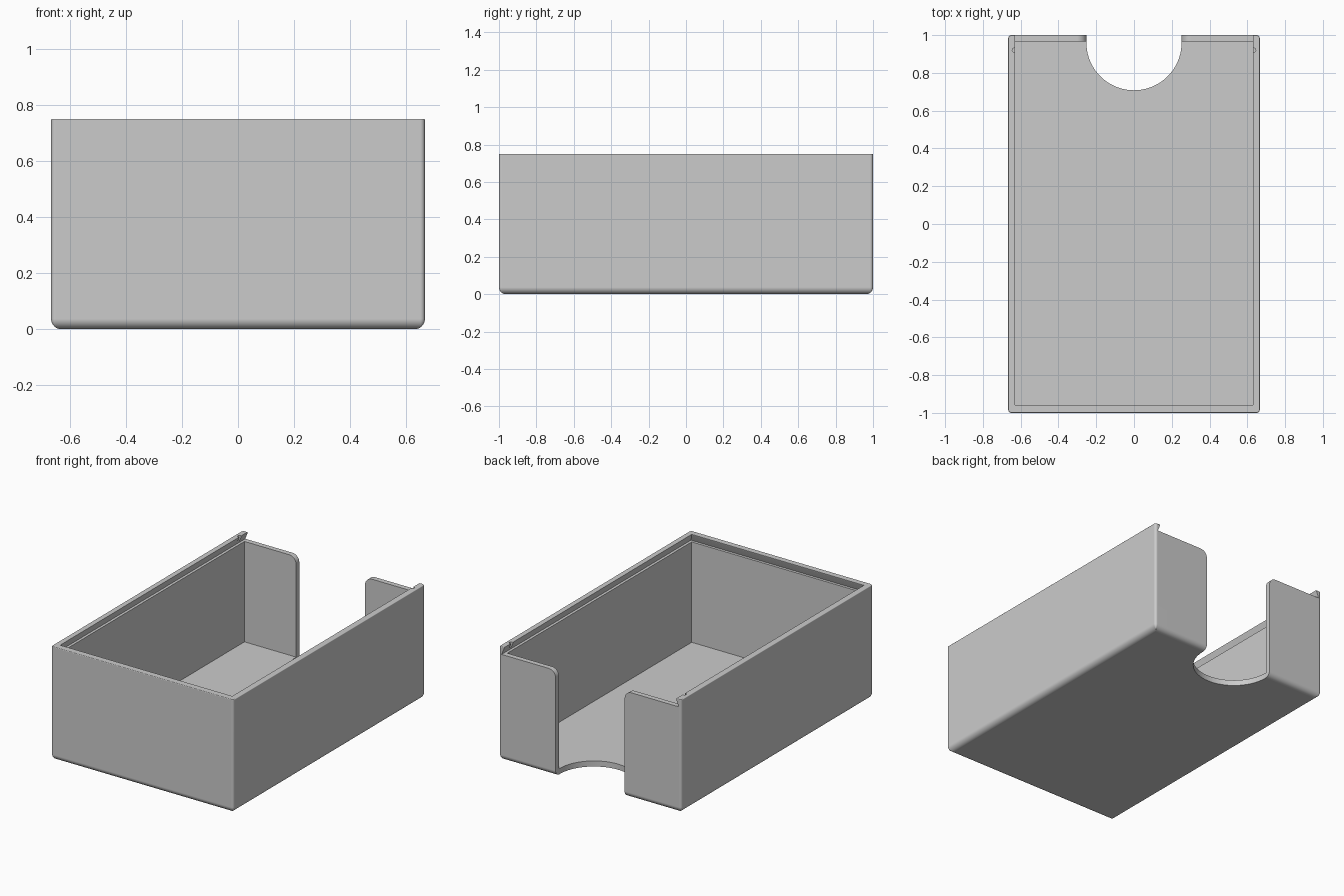
import bpy, bmesh, math
from math import cos, sin, pi

old = bpy.data.objects.get("Cube")
if old:
    bpy.data.objects.remove(old, do_unlink=True)

HX, HY, H = 0.666, 1.0, 0.75      # outer half sizes and height
WALL, LEDGE = 0.037, 0.70         # wall thickness, lid ledge height
INX, FRONT, BACK = HX - WALL, -0.958, 0.966

grey = bpy.data.materials.new("light grey plastic")
grey.use_nodes = True
colour = (0.6, 0.6, 0.6, 1)
grey.diffuse_color = colour
grey.node_tree.nodes["Principled BSDF"].inputs["Base Color"].default_value = colour


def loft(name, loops):
    """Solid skinned through matching closed loops of 3D points."""
    bm = bmesh.new()
    rings = [[bm.verts.new(p) for p in loop] for loop in loops]
    n = len(rings[0])
    for a, b in zip(rings, rings[1:]):
        for i in range(n):
            j = (i + 1) % n
            bm.faces.new((a[i], a[j], b[j], b[i]))
    bm.faces.new(rings[0][::-1])
    bm.faces.new(rings[-1])
    bmesh.ops.recalc_face_normals(bm, faces=bm.faces)
    mesh = bpy.data.meshes.new(name)
    bm.to_mesh(mesh)
    bm.free()
    mesh.materials.append(grey)
    obj = bpy.data.objects.new(name, mesh)
    bpy.context.scene.collection.objects.link(obj)
    return obj


def arc(cx, cy, r, start, end, steps):
    angles = [start + (end - start) * i / steps for i in range(steps + 1)]
    return [(cx + r * cos(a), cy + r * sin(a)) for a in angles]


def prism_z(name, pts, low, high):
    return loft(name, [[(x, y, z) for x, y in pts] for z in (low, high)])


def rectangle(x, y0, y1, z):
    return [(-x, y0, z), (x, y0, z), (x, y1, z), (-x, y1, z)]


def rounded_outline(inset, z):
    """Outer outline with softly rounded corners, shrunk by inset."""
    r = max(0.016 - inset, 0.001)
    cx, cy = HX - inset - r, HY - inset - r
    pts = []
    for k, (sx, sy) in enumerate([(1, 1), (-1, 1), (-1, -1), (1, -1)]):
        pts += arc(sx * cx, sy * cy, r, k * pi / 2, (k + 1) * pi / 2, 5)
    return [(x, y, z) for x, y in pts]


# Tray body with a rounded bottom edge and a softened rim
R, RIM = 0.037, 0.005
outlines = []
for i in range(9):
    a = i * pi / 16
    outlines.append(rounded_outline(R * (1 - sin(a)), R * (1 - cos(a))))
for i in range(4):
    a = i * pi / 6
    outlines.append(rounded_outline(RIM * (1 - cos(a)), H - RIM * (1 - sin(a))))
tray = loft("sliding_lid_box", outlines)

# Inner cavity
cutters = [loft("cavity_cutter", [rectangle(INX, FRONT, BACK, WALL),
                                  rectangle(INX, FRONT, BACK, LEDGE + 0.01)])]

# Dovetail lid channel, open at the back
cutters.append(loft("lid_channel_cutter", [
    rectangle(INX + 0.018, FRONT - 0.018, HY + 0.1, LEDGE),
    rectangle(INX, FRONT, HY + 0.1, H - 0.006),
    rectangle(INX, FRONT, HY + 0.1, H + 0.05)]))

# Thumb notch through the back wall and floor
NOTCH = 0.252
notch = arc(0, 0.96, NOTCH, -pi, 0, 40) + [(NOTCH, 1.1), (-NOTCH, 1.1)]
cutters.append(prism_z("thumb_notch_cutter", notch, -0.1, 1))

for side in (-1, 1):
    # Rounded upper corners beside the notch
    r = 0.05
    corner = arc(NOTCH + r, LEDGE - r, r, pi, pi / 2, 8)
    corner += [(NOTCH + r, LEDGE + 0.02), (NOTCH - 0.01, LEDGE + 0.02),
               (NOTCH - 0.01, LEDGE - r)]
    cutters.append(loft("wall_corner_cutter", [
        [(side * x, y, z) for x, z in corner] for y in (BACK - 0.01, 1.1)]))
    # Small catch recess for the lid
    catch = arc(side * (INX + 0.004), 0.92, 0.012, 0, 2 * pi * 15 / 16, 15)
    cutters.append(prism_z("lid_catch_cutter", catch, LEDGE + 0.002, H + 0.05))

for cutter in cutters:
    mod = tray.modifiers.new(cutter.name, 'BOOLEAN')
    mod.operation = 'DIFFERENCE'
    mod.solver = 'EXACT'
    mod.object = cutter

# Bake the cuts and discard the cutters
bpy.context.view_layer.update()
graph = bpy.context.evaluated_depsgraph_get()
result = bpy.data.meshes.new_from_object(tray.evaluated_get(graph))
tray.modifiers.clear()
tray.data = result
for cutter in cutters:
    bpy.data.objects.remove(cutter, do_unlink=True)

# Smooth rounded edges, crisp flat faces
bpy.ops.object.select_all(action='DESELECT')
tray.select_set(True)
bpy.context.view_layer.objects.active = tray
bpy.ops.object.shade_smooth_by_angle(angle=math.radians(30))
weighted = tray.modifiers.new("weighted_normals", 'WEIGHTED_NORMAL')
weighted.keep_sharp = True
